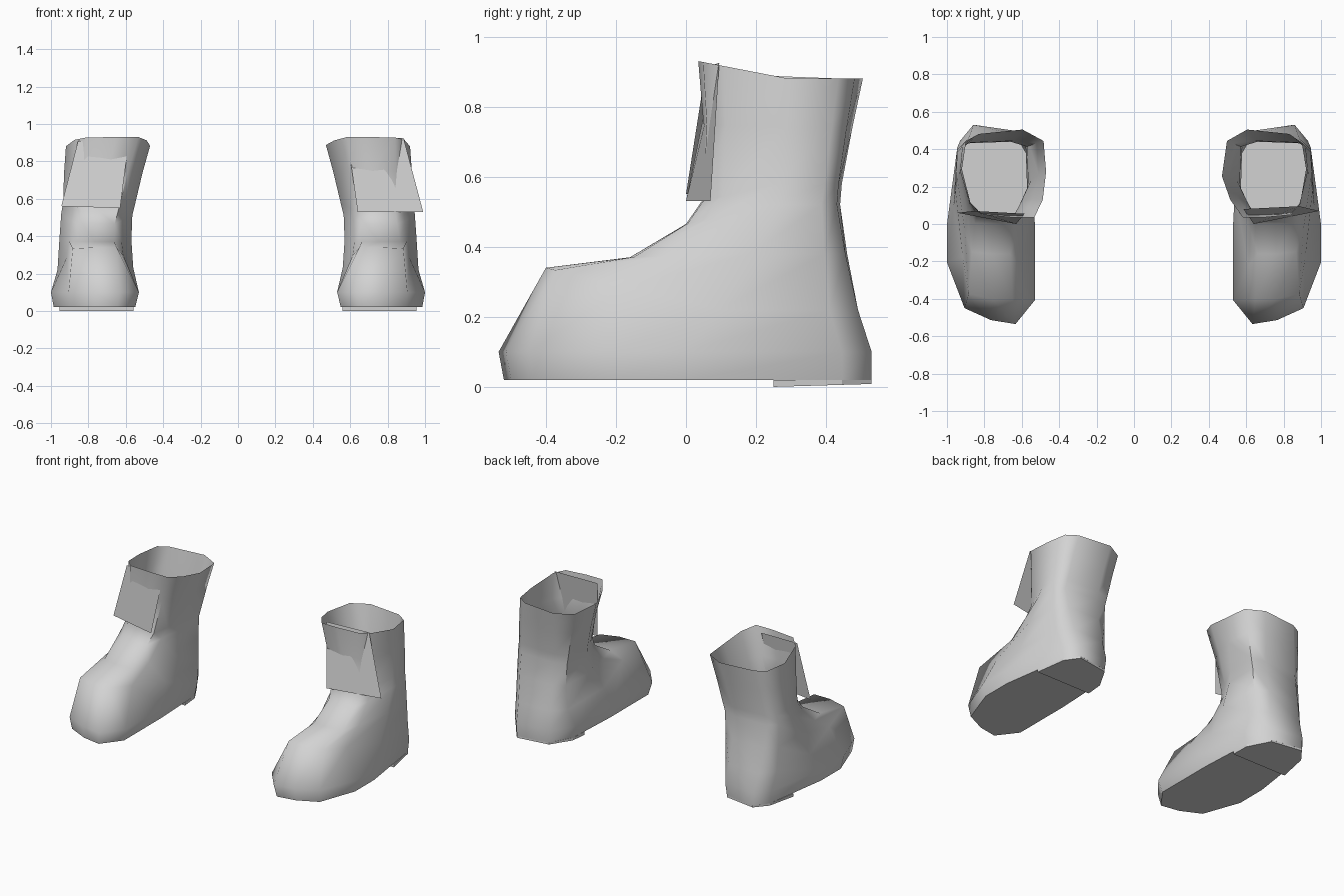
import bpy
import bmesh

cube = bpy.data.objects.get("Cube")
if cube:
    bpy.data.objects.remove(cube, do_unlink=True)

TONE = (0.65, 0.65, 0.65, 1)
grey = bpy.data.materials.new("plain grey")
grey.use_nodes = True
grey.diffuse_color = TONE
grey.node_tree.nodes["Principled BSDF"].inputs["Base Color"].default_value = TONE

# Outlines as (across, along) fractions: inner to outer side, toe to heel
FOOT = [(.22, 0), (.5, .02), (.8, .08), (1, .31), (1, .5), (.85, .92),
        (.7, 1), (.22, .97), (.04, .84), (0, .5), (0, .12)]
INSTEP = [(.22, 0), (.5, 0), (.8, .03), (.88, .25), (1, .55), (.95, .9),
          (.77, .99), (.22, .98), (.03, .9), (0, .5), (.13, .2)]
WAIST = [(.25, 0), (.5, 0), (.75, .01), (.86, .15), (1, .55), (1, .88),
         (.86, .98), (.25, 1), (.02, .94), (0, .47), (.14, .2)]
CUFFS = {1: [(.25, 0), (.5, 0), (.82, .03), (.93, .15), (1, .55), (.95, .85),
             (.8, .95), (.3, 1), (.06, .87), (0, .47), (.1, .2)],
         -1: [(.14, 0), (.4, 0), (.76, .03), (.9, .17), (1, .55), (.95, .87),
              (.8, .95), (.28, 1), (.03, .87), (0, .52), (.04, .2)]}

# Rings: inner x, outer x, front y, back y, front z, back z, outline blend
# (0 is the foot, 1 the instep, 2 the waist, 3 the cuff)
RINGS = [(.55, .985, -.52, .53, .02, .02, 0),
         (.53, 1, -.535, .53, .1, .1, 0),
         (.56, .965, -.4, .5, .34, .22, 1),
         (.57, .955, -.16, .465, .37, .38, 1.6),
         (.565, .945, 0, .44, .465, .52, 2),
         (.55, .935, .045, .445, .53, .58, 2.1),
         (.51, .93, .05, .475, .75, .74, 2.6),
         (.47, .92, .035, .505, .93, .88, 3)]

# Heel outline, flush with the bottom of the boot
HEEL = [(.56, .25), (.955, .25), (.92, .446), (.855, .53), (.645, .498), (.567, .362)]

# Front flap corners: lower inner, lower outer, upper outer, upper inner
FLAPS = {1: [(.64, 0, .53), (.99, .07, .53), (.885, .095, .925), (.585, .08, .92)],
         -1: [(.63, 0, .55), (.945, .06, .56), (.855, .07, .91), (.585, .055, .9)]}


def ring_points(side, x0, x1, y0, y1, z0, z1, blend):
    outlines = [FOOT, INSTEP, WAIST, CUFFS[side]]
    index = min(int(blend), 2)
    mix = blend - index
    points = []
    for (au, at), (bu, bt) in zip(outlines[index], outlines[index + 1]):
        u = au + (bu - au) * mix
        t = at + (bt - at) * mix
        z = z1 + (z0 - z1) * max(0, 1 - t / .55)
        points.append((side * (x0 + (x1 - x0) * u), y0 + (y1 - y0) * t, z))
    return points


def loft(name, rings, cap_top=False):
    bm = bmesh.new()
    loops = [[bm.verts.new(p) for p in ring] for ring in rings]
    for low, high in zip(loops, loops[1:]):
        for i in range(len(low)):
            j = (i + 1) % len(low)
            bm.faces.new((low[i], low[j], high[j], high[i]))
    bm.faces.new(loops[0])
    if cap_top:
        bm.faces.new(loops[-1])
    bmesh.ops.recalc_face_normals(bm, faces=bm.faces)
    mesh = bpy.data.meshes.new(name)
    bm.to_mesh(mesh)
    bm.free()
    mesh.materials.append(grey)
    obj = bpy.data.objects.new(name, mesh)
    bpy.context.collection.objects.link(obj)
    return obj


for side, label in ((1, "left"), (-1, "right")):
    # Open-topped boot shell with a flat sole
    boot = loft(label + "_boot", [ring_points(side, *r) for r in RINGS])
    bpy.ops.object.select_all(action="DESELECT")
    boot.select_set(True)
    bpy.context.view_layer.objects.active = boot
    bpy.ops.object.shade_smooth_by_angle(angle=1.1)

    # Low heel block, slightly raised at the back
    loft(label + "_heel",
         [[(side * x, y, (y - .25) * .03) for x, y in HEEL],
          [(side * x, y, .02) for x, y in HEEL]], cap_top=True)

    # Flat flap across the front of the shaft
    loft(label + "_flap", [[(side * x, y, z) for x, y, z in FLAPS[side]]])
